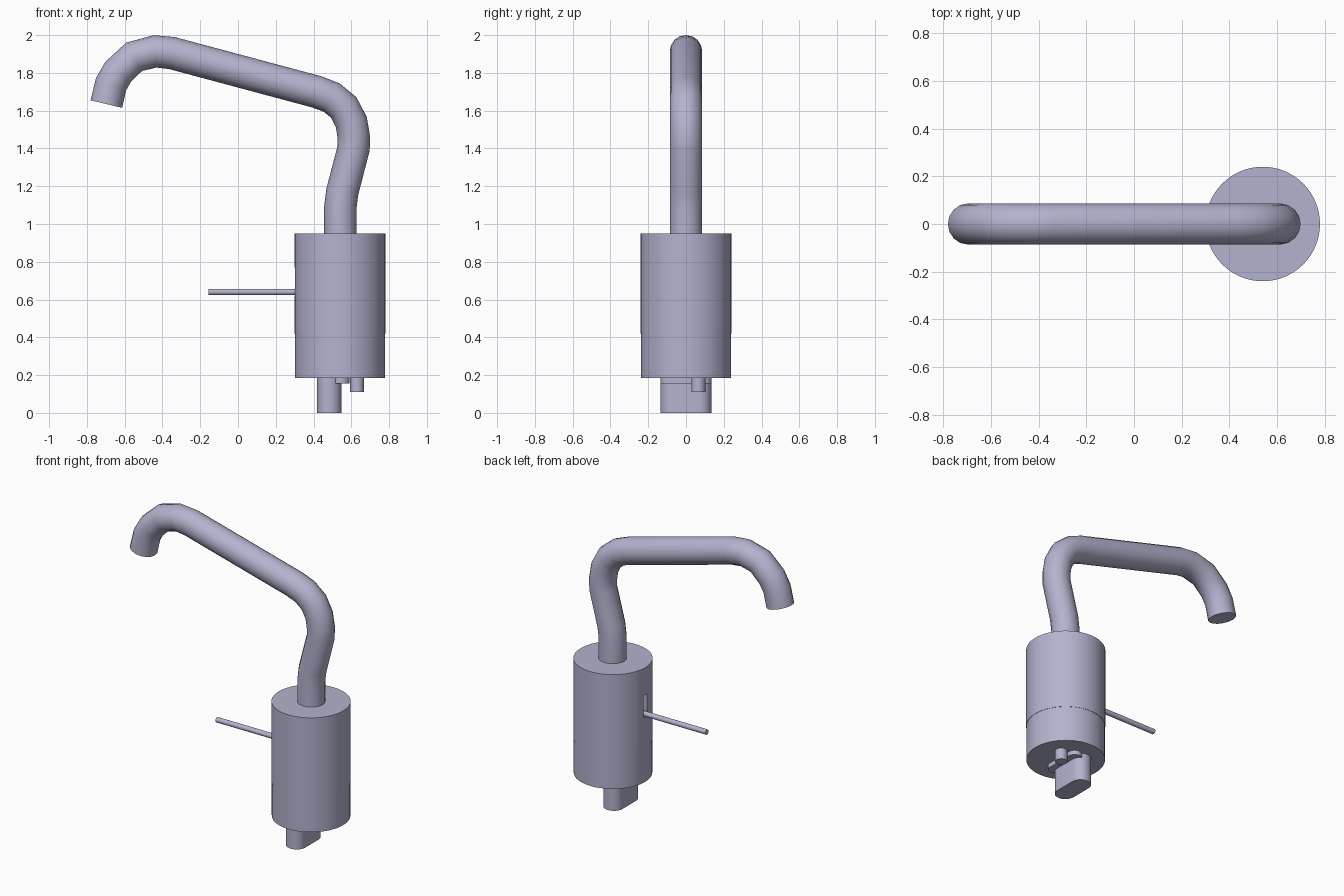
import bpy, bmesh, math
from mathutils import Vector

if "Cube" in bpy.data.objects:
    bpy.data.objects.remove(bpy.data.objects["Cube"], do_unlink=True)

AXIS_X = 0.54      # centre line of the body
TUBE_R = 0.086

metal = bpy.data.materials.new("lavender grey metal")
metal.use_nodes = True
colour = (0.45, 0.45, 0.62, 1.0)
metal.diffuse_color = colour
metal.node_tree.nodes["Principled BSDF"].inputs["Base Color"].default_value = colour


def activate(obj):
    bpy.ops.object.select_all(action='DESELECT')
    obj.select_set(True)
    bpy.context.view_layer.objects.active = obj


def finish(obj, angle=35):
    activate(obj)
    obj.data.materials.clear()
    obj.data.materials.append(metal)
    bpy.ops.object.shade_smooth_by_angle(angle=math.radians(angle))
    return obj


def prism(name, outline, z0, z1):
    """Extrude a flat outline of (x, y) points from z0 to z1."""
    bm = bmesh.new()
    face = bm.faces.new([bm.verts.new((x, y, z0)) for x, y in outline])
    new = bmesh.ops.extrude_face_region(bm, geom=[face])["geom"]
    verts = [v for v in new if isinstance(v, bmesh.types.BMVert)]
    bmesh.ops.translate(bm, vec=(0, 0, z1 - z0), verts=verts)
    bmesh.ops.recalc_face_normals(bm, faces=bm.faces)
    mesh = bpy.data.meshes.new(name)
    bm.to_mesh(mesh)
    bm.free()
    obj = bpy.data.objects.new(name, mesh)
    bpy.context.collection.objects.link(obj)
    return obj


def capsule(cx, cy, radius, half_straight=0.0, steps=16):
    """Outline with rounded ends along y; a circle when half_straight is 0."""
    pts = []
    for end in (1, -1):
        for i in range(steps + (1 if half_straight else 0)):
            a = math.pi * i / steps + (0 if end > 0 else math.pi)
            pts.append((cx + radius * math.cos(a),
                        cy + end * half_straight + radius * math.sin(a)))
    return pts


# Body in two stacked sections
finish(prism("lower_body", capsule(AXIS_X, 0, 0.238, steps=32), 0.185, 0.42))
body = prism("upper_body", capsule(AXIS_X, 0, 0.24, steps=32), 0.42, 0.95)

# Vertical slot for the lever
cutter = prism("slot_cutter", [(0.22, -0.02), (0.39, -0.02), (0.39, 0.02), (0.22, 0.02)],
               0.622, 0.77)
cut = body.modifiers.new("slot", 'BOOLEAN')
cut.operation = 'DIFFERENCE'
cut.object = cutter
activate(body)
bpy.ops.object.modifier_apply(modifier=cut.name)
bpy.data.objects.remove(cutter, do_unlink=True)
finish(body)

# Lever sticking out of the slot
bpy.ops.mesh.primitive_cylinder_add(vertices=16, radius=0.017, depth=0.555,
                                    location=(0.1225, 0, 0.64),
                                    rotation=(0, math.pi / 2, 0))
lever = bpy.context.object
lever.name = "lever"
finish(lever)

# Mounting parts underneath
finish(prism("mounting_foot", capsule(0.483, 0, 0.064, 0.071), 0.0, 0.185))
finish(prism("clamp_plate", capsule(0.545, 0, 0.045, 0.09), 0.155, 0.185))
finish(prism("locating_pin", capsule(0.63, 0.065, 0.037), 0.11, 0.185))

# Bent spout swept along a path in the xz plane
path = [(0.542, 0.95), (0.542, 1.09), (0.552, 1.17), (0.612, 1.40), (0.613, 1.46),
        (0.60, 1.54), (0.56, 1.617), (0.495, 1.67), (0.415, 1.70), (-0.35, 1.905),
        (-0.44, 1.914), (-0.55, 1.885), (-0.635, 1.805), (-0.672, 1.74), (-0.697, 1.635)]
curve = bpy.data.curves.new("spout", 'CURVE')
curve.dimensions = '3D'
curve.bevel_depth = TUBE_R
curve.bevel_resolution = 6
curve.use_fill_caps = True
spline = curve.splines.new('POLY')
spline.points.add(len(path) - 1)
for point, (x, z) in zip(spline.points, path):
    point.co = (x, 0, z, 1)
spout = bpy.data.objects.new("spout", curve)
bpy.context.collection.objects.link(spout)
activate(spout)
bpy.ops.object.convert(target='MESH')
spout = bpy.context.object
bm = bmesh.new()
bm.from_mesh(spout.data)
bmesh.ops.remove_doubles(bm, verts=bm.verts, dist=0.0005)
bmesh.ops.recalc_face_normals(bm, faces=bm.faces)
bm.to_mesh(spout.data)
bm.free()
finish(spout)
